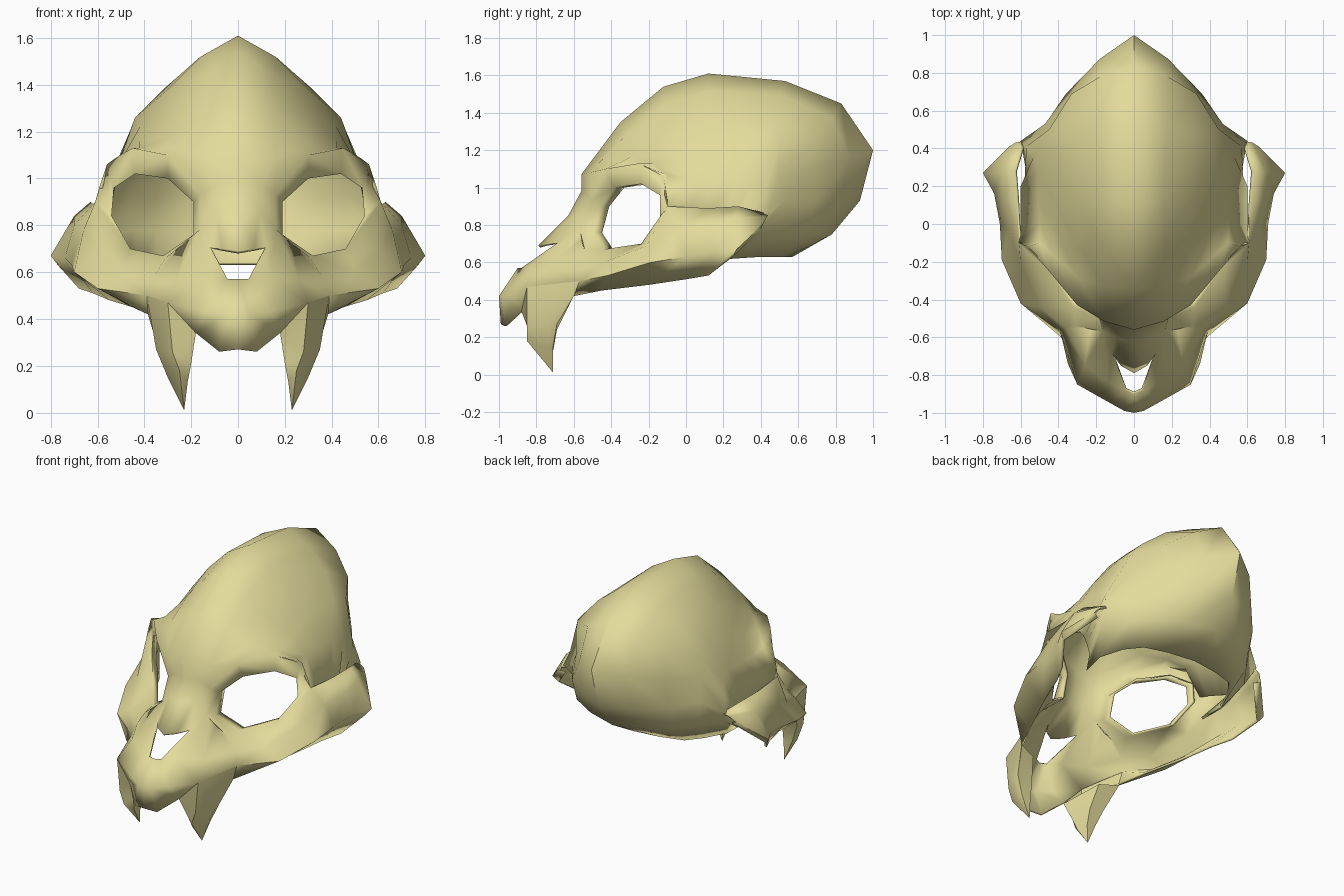
import bpy, bmesh, math
from mathutils import Vector

bone = bpy.data.materials.new("bone")
bone.diffuse_color = (0.77, 0.71, 0.33, 1)


def add_grid(bm, rows, closed=False):
    """Skin a list of point rows with quads."""
    grid = [[bm.verts.new(p) for p in row] for row in rows]
    n = len(grid[0])
    for a, b in zip(grid, grid[1:]):
        for i in range(n if closed else n - 1):
            j = (i + 1) % n
            bm.faces.new((a[i], a[j], b[j], b[i]))


def finish(name, bm, thickness=0, angle=55):
    """Weld, mirror across x = 0, thicken and shade."""
    bmesh.ops.remove_doubles(bm, verts=bm.verts, dist=0.006)
    geom = bm.verts[:] + bm.edges[:] + bm.faces[:]
    bmesh.ops.mirror(bm, geom=geom, axis='X', merge_dist=0.003)
    bmesh.ops.remove_doubles(bm, verts=bm.verts, dist=0.003)
    bmesh.ops.recalc_face_normals(bm, faces=bm.faces)
    me = bpy.data.meshes.new(name)
    bm.to_mesh(me)
    bm.free()
    ob = bpy.data.objects.new(name, me)
    bpy.context.collection.objects.link(ob)
    me.materials.append(bone)
    if thickness:
        mod = ob.modifiers.new("thickness", 'SOLIDIFY')
        mod.thickness = thickness
        mod.offset = -1
    bpy.ops.object.select_all(action='DESELECT')
    ob.select_set(True)
    bpy.context.view_layer.objects.active = ob
    bpy.ops.object.shade_smooth_by_angle(angle=math.radians(angle))
    return ob


def between(a, b, c, d):
    """Smooth in-between strip of b and c."""
    return [(Vector(q) + Vector(r)) * .5625 - (Vector(p) + Vector(s)) * .0625
            for p, q, r, s in zip(a, b, c, d)]


# Braincase: strips running from the brow over the top to the open lower rim
middle = [(0, -.56, 1.07), (0, -.35, 1.35), (0, -.12, 1.54), (0, .12, 1.61), (0, .53, 1.57),
          (0, .83, 1.45), (0, 1.0, 1.2), (0, .93, .93), (0, .78, .75), (0, .57, .63)]
upper = [(.30, -.43, 1.10), (.30, -.28, 1.17), (.30, -.1, 1.28), (.30, .12, 1.38), (.32, .47, 1.38),
         (.33, .69, 1.27), (.33, .69, 1.1), (.36, .69, .92), (.36, .64, .77), (.34, .5, .63)]
flank = [(.45, -.25, 1.13), (.42, -.17, 1.13), (.42, -.02, 1.16), (.42, .12, 1.22), (.44, .38, 1.26),
         (.45, .50, 1.23), (.45, .50, 1.08), (.47, .53, .93), (.46, .51, .77), (.42, .40, .63)]
side = [(.52, -.16, 1.09), (.50, -.1, 1.07), (.50, 0, 1.05), (.51, .12, 1.06), (.51, .27, 1.06),
        (.53, .36, 1.02), (.57, .41, .95), (.60, .44, .86), (.56, .37, .76), (.48, .25, .62)]
low = [(.56, -.12, 1.06), (.59, -.11, .97), (.61, -.10, .90), (.60, 0, .86), (.60, .1, .82),
       (.60, .2, .78), (.58, .22, .74), (.56, .22, .7), (.52, .2, .65), (.46, .1, .6)]
mirrored = [(-x, y, z) for x, y, z in upper]
forehead = between(mirrored, middle, upper, flank)
bm = bmesh.new()
add_grid(bm, [middle, forehead, upper, flank, side, low])

# Eye socket: hole rim, surrounding brow ring and a lip turned inward
hole = [(.32, -.44, .67), (.19, -.50, .76), (.19, -.46, .90), (.30, -.38, 1.0),
        (.44, -.24, 1.02), (.53, -.14, .96), (.54, -.14, .84), (.46, -.24, .70)]
ring = [(.31, -.54, .66), (.165, -.57, .78), (.16, -.51, .93), upper[0],
        flank[0], low[0], low[2]]
add_grid(bm, [ring, hole[:7]])
lip = [(x, y + .05, z) for x, y, z in hole]
add_grid(bm, [hole, lip], closed=True)

# Nose bridge
add_grid(bm, [
    [middle[0], (0, -.56, .98), (0, -.63, .85), (0, -.79, .69)],
    [forehead[0], (.10, -.53, .97), (.09, -.60, .85), (.07, -.75, .70)],
    [ring[3], ring[2], ring[1], (.12, -.68, .71)]])

# Muzzle: upper jaw side and front tooth plate
add_grid(bm, [
    [(.12, -.68, .71), ring[1], (.23, -.56, .72), ring[0]],
    [(.045, -.88, .57), (.13, -.84, .58), (.26, -.75, .57), (.36, -.55, .58)],
    [(.05, -.99, .42), (.14, -.94, .43), (.30, -.85, .47), (.39, -.57, .50)]])
add_grid(bm, [
    [(0, -.9, .57), (0, -1, .42), (0, -.99, .27)],
    [(.045, -.88, .57), (.05, -.99, .42), (.08, -.97, .26)]])
add_grid(bm, [
    [(.05, -.99, .42), (.14, -.94, .43)],
    [(.08, -.97, .26), (.18, -.88, .34)]])
bm.faces.new([bm.verts.new(p) for p in ((.14, -.94, .43), (.30, -.85, .47), (.18, -.88, .34))])

# Cheek arch: cross-sections running back from the jaw to the flared end
add_grid(bm, [
    [(.385, -.6, .42), (.39, -.57, .50), (.36, -.55, .58), ring[0]],
    [(.45, -.45, .45), (.60, -.42, .53), (.50, -.44, .60), hole[0]],
    [(.55, -.20, .48), (.70, -.19, .60), (.60, -.21, .69), hole[7]],
    [(.62, 0, .51), (.71, 0, .63), (.66, -.03, .78), ring[6]],
    [(.68, .12, .53), (.74, .16, .66), (.70, .14, .80), (.62, .12, .89)],
    [(.77, .25, .63), (.80, .27, .67), (.70, .27, .84), (.63, .28, .90)],
    [(.62, .40, .78), (.66, .41, .80), (.63, .43, .84), (.58, .44, .86)]])
bm.faces.new([bm.verts.new(p) for p in (hole[7], hole[6], ring[6])])
finish("skull", bm, thickness=.015)

# Fangs: five-sided sections growing out of the muzzle down to a point
bm = bmesh.new()
add_grid(bm, [
    [(.18, -.88, .34), (.30, -.85, .47), (.39, -.57, .50), (.385, -.6, .42), (.26, -.64, .40)],
    [(.20, -.82, .21), (.28, -.85, .26), (.35, -.74, .27), (.34, -.69, .27), (.23, -.69, .24)],
    [(.215, -.79, .13), (.25, -.85, .18), (.30, -.75, .15), (.29, -.71, .15), (.225, -.71, .13)],
    [(.23, -.71, .01)] * 5], closed=True)
finish("fangs", bm)
